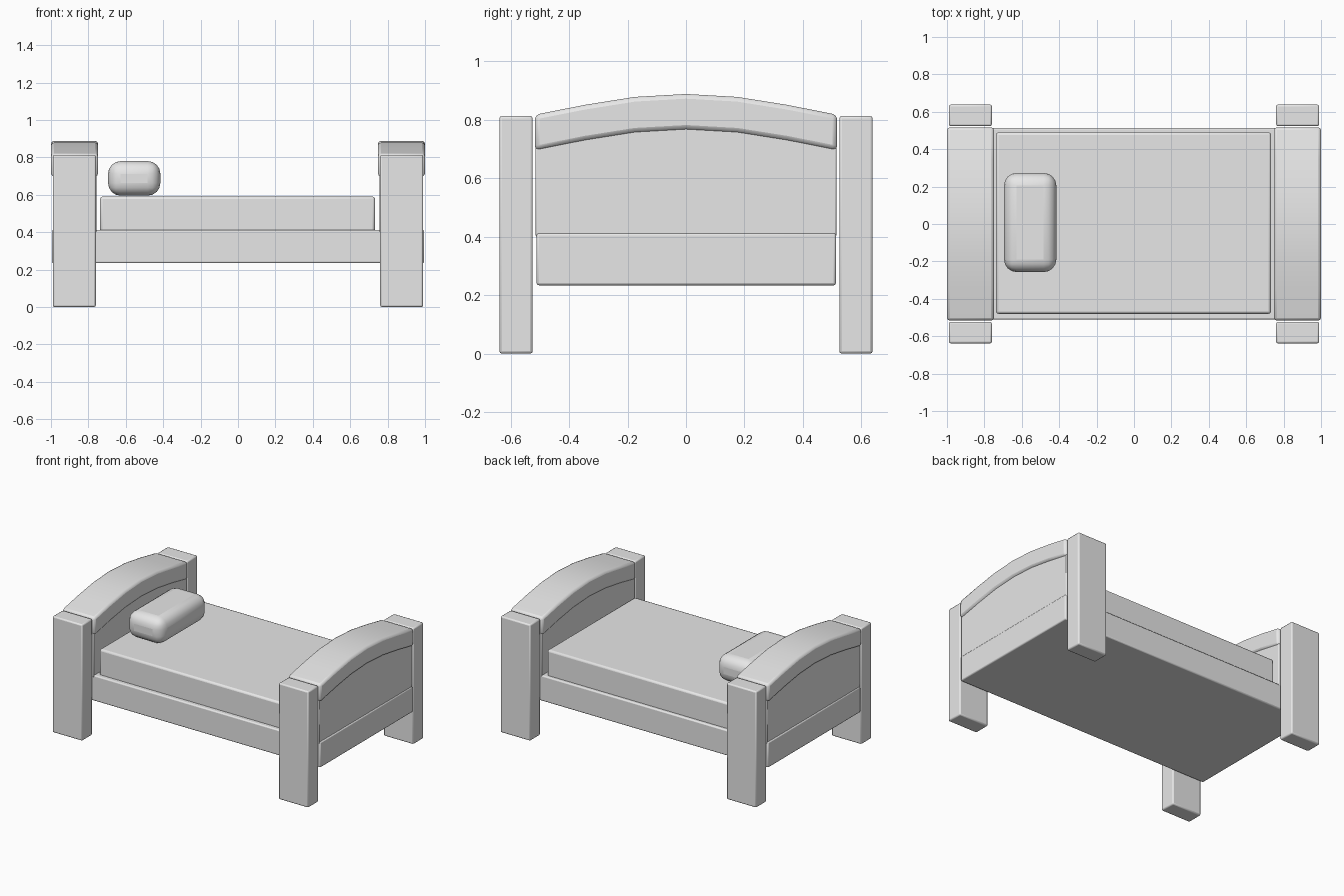
import bpy
import bmesh
from math import radians

if "Cube" in bpy.data.objects:
    bpy.data.objects.remove(bpy.data.objects["Cube"])

# One plain grey for the whole bed
grey = bpy.data.materials.new("plain_grey")
grey.use_nodes = True
colour = (0.8, 0.8, 0.8, 1)
grey.diffuse_color = colour
grey.node_tree.nodes["Principled BSDF"].inputs["Base Color"].default_value = colour


def finish(name, bm, bevel, segments=2, angle=40):
    """Turn a bmesh into a smooth shaded object with rounded edges."""
    bmesh.ops.recalc_face_normals(bm, faces=bm.faces)
    mesh = bpy.data.meshes.new(name)
    bm.to_mesh(mesh)
    bm.free()
    mesh.materials.append(grey)
    obj = bpy.data.objects.new(name, mesh)
    bpy.context.collection.objects.link(obj)
    mod = obj.modifiers.new("rounded_edges", 'BEVEL')
    mod.width = bevel
    mod.segments = segments
    mod.limit_method = 'ANGLE'
    mod.angle_limit = radians(angle)
    bpy.ops.object.select_all(action='DESELECT')
    obj.select_set(True)
    bpy.context.view_layer.objects.active = obj
    bpy.ops.object.shade_smooth_by_angle(angle=radians(50))
    return obj


def box(name, x, y, z, bevel, segments=2):
    """Box from (min, max) ranges on each axis."""
    bm = bmesh.new()
    bmesh.ops.create_cube(bm, size=1)
    for v in bm.verts:
        v.co = [r[0] if c < 0 else r[1] for c, r in zip(v.co, (x, y, z))]
    return finish(name, bm, bevel, segments)


def extrude_profile(name, outline, x, bevel):
    """Solid from a (y, z) outline, swept along x."""
    bm = bmesh.new()
    face = bm.faces.new([bm.verts.new((x[0], y, z)) for y, z in outline])
    result = bmesh.ops.extrude_face_region(bm, geom=[face])
    moved = [g for g in result["geom"] if isinstance(g, bmesh.types.BMVert)]
    bmesh.ops.translate(bm, verts=moved, vec=(x[1] - x[0], 0, 0))
    return finish(name, bm, bevel)


def side_range(side, inner, outer):
    return tuple(sorted((side * inner, side * outer)))


# Arch of the end boards: upper edge as (y, z)
half = [(0, 0.888), (0.175, 0.878), (0.345, 0.851), (0.517, 0.817)]
arch = [(-y, z) for y, z in half[:0:-1]] + half
lower = [(y, z - 0.122) for y, z in arch]

# Head end at -x, foot end at +x
for end, side in (("head", -1), ("foot", 1)):
    extrude_profile(end + "_rail", arch + lower[::-1],
                    side_range(side, 0.748, 1.0), 0.016)
    panel = [(y * 0.995, z + 0.02) for y, z in lower]
    panel += [(0.514, 0.40), (-0.514, 0.40)]
    extrude_profile(end + "_panel", panel, side_range(side, 0.757, 0.988), 0.005)
    for place, way in (("front", -1), ("back", 1)):
        box(end + "_" + place + "_post", side_range(side, 0.76, 0.99),
            side_range(way, 0.524, 0.638), (0, 0.813), 0.009)

# Base, mattress and pillow
box("bed_base", (-0.995, 0.995), (-0.511, 0.513), (0.234, 0.412), 0.008)
box("mattress", (-0.738, 0.733), (-0.48, 0.49), (0.40, 0.59), 0.013)
box("pillow", (-0.695, -0.415), (-0.257, 0.273), (0.595, 0.78), 0.068, 4)
